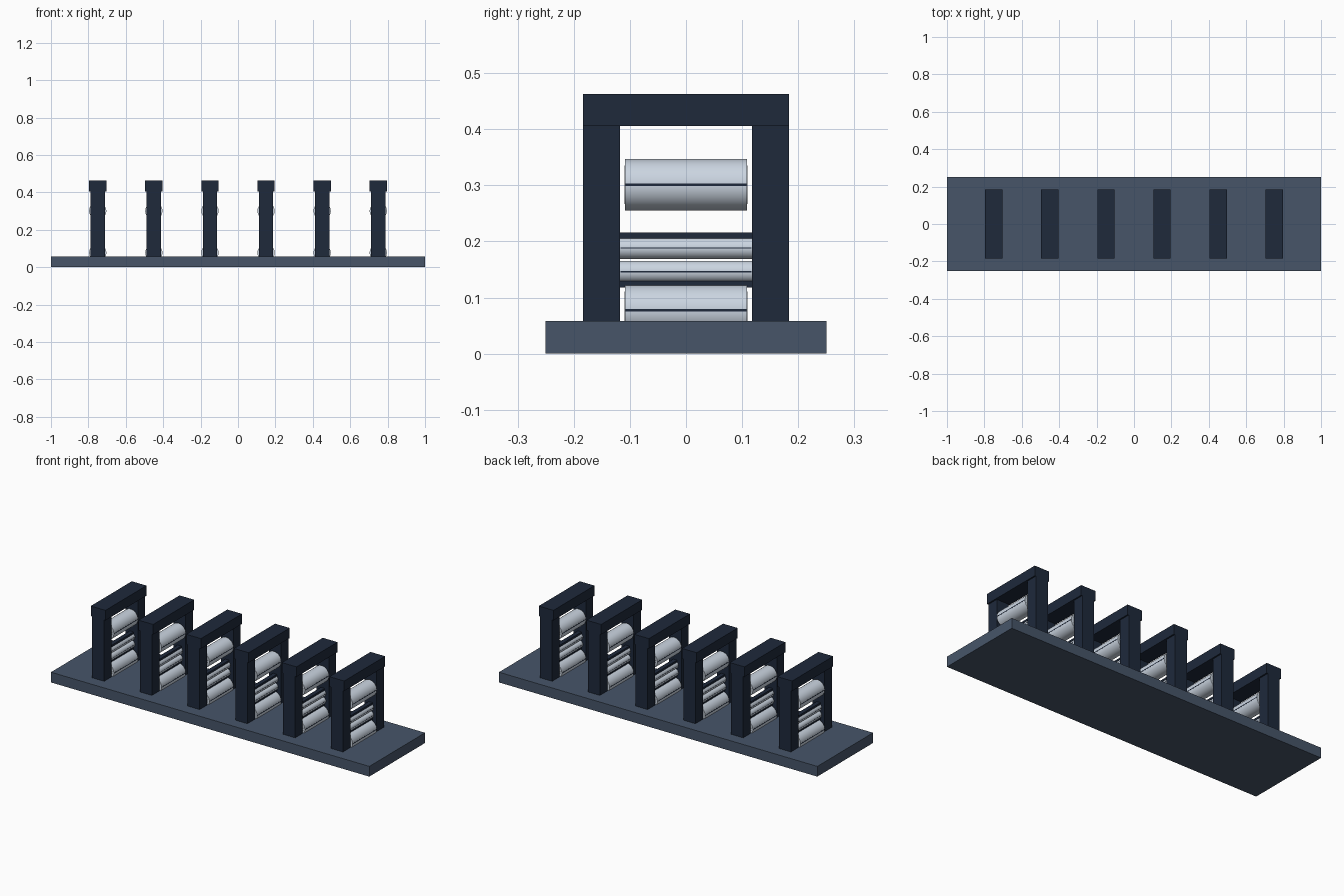
import bpy, math

cube = bpy.data.objects.get("Cube")
if cube:
    bpy.data.objects.remove(cube, do_unlink=True)


def material(name, hex_code):
    vals = [int(hex_code[i:i + 2], 16) / 255 for i in (0, 2, 4)]
    color = [v / 12.92 if v <= 0.04045 else ((v + 0.055) / 1.055) ** 2.4 for v in vals] + [1]
    mat = bpy.data.materials.new(name)
    mat.use_nodes = True
    mat.diffuse_color = color
    mat.node_tree.nodes["Principled BSDF"].inputs["Base Color"].default_value = color
    return mat


slate = material("slate base", "475569")
navy = material("dark frame", "1e293b")
steel = material("polished steel", "cbd5e1")


def box(name, low, high, mat):
    bpy.ops.mesh.primitive_cube_add(size=1, location=[(a + b) / 2 for a, b in zip(low, high)])
    ob = bpy.context.object
    ob.name = name
    ob.scale = [b - a for a, b in zip(low, high)]
    bpy.ops.object.transform_apply(location=False, rotation=False, scale=True)
    ob.data.materials.append(mat)
    return ob


def roll(name, x, z, radius, length, mat=steel):
    bpy.ops.mesh.primitive_cylinder_add(vertices=48, radius=radius, depth=length,
                                        location=(x, 0, z), rotation=(math.pi / 2, 0, 0))
    ob = bpy.context.object
    ob.name = name
    ob.data.materials.append(mat)
    bpy.ops.object.shade_smooth_by_angle(angle=math.radians(35))
    return ob


# Foundation slab
FLOOR = 0.058
box("base", (-1, -0.25, 0), (1, 0.25, FLOOR), slate)

for i in range(6):
    x = -0.75 + 0.3 * i
    tag = f"_{i + 1}"

    # Portal frame
    for side, name in ((-1, "front_post"), (1, "back_post")):
        y0, y1 = sorted((side * 0.118, side * 0.184))
        box(name + tag, (x - 0.038, y0, FLOOR), (x + 0.038, y1, 0.406), navy)
    box("top_beam" + tag, (x - 0.046, -0.184, 0.406), (x + 0.046, 0.184, 0.463), navy)

    # Large backup rolls with raised end faces and a dark line along each side
    for z, name in ((0.301, "upper"), (0.077, "lower")):
        roll(name + "_backup_roll" + tag, x, z, 0.046, 0.217)
        roll(name + "_backup_end" + tag, x, z, 0.034, 0.22)
        for side in (-1, 1):
            edge = x + side * 0.0458
            box(name + "_backup_line" + tag, (edge - 0.0006, -0.108, z - 0.0022),
                (edge + 0.0006, 0.108, z + 0.0022), navy)

    # Slim work rolls, each with a dark bar on its outer side
    for z, out, name in ((0.188, 1, "upper"), (0.146, -1, "lower")):
        roll(name + "_work_roll" + tag, x, z, 0.0195, 0.236)
        for side in (-1, 1):
            edge = x + side * 0.0193
            box(name + "_work_line" + tag, (edge - 0.0005, -0.117, z - 0.001),
                (edge + 0.0005, 0.117, z + 0.001), navy)
        z0, z1 = sorted((z + out * 0.017, z + out * 0.028))
        box(name + "_work_bar" + tag, (x - 0.012, -0.118, z0), (x + 0.012, 0.118, z1), navy)
